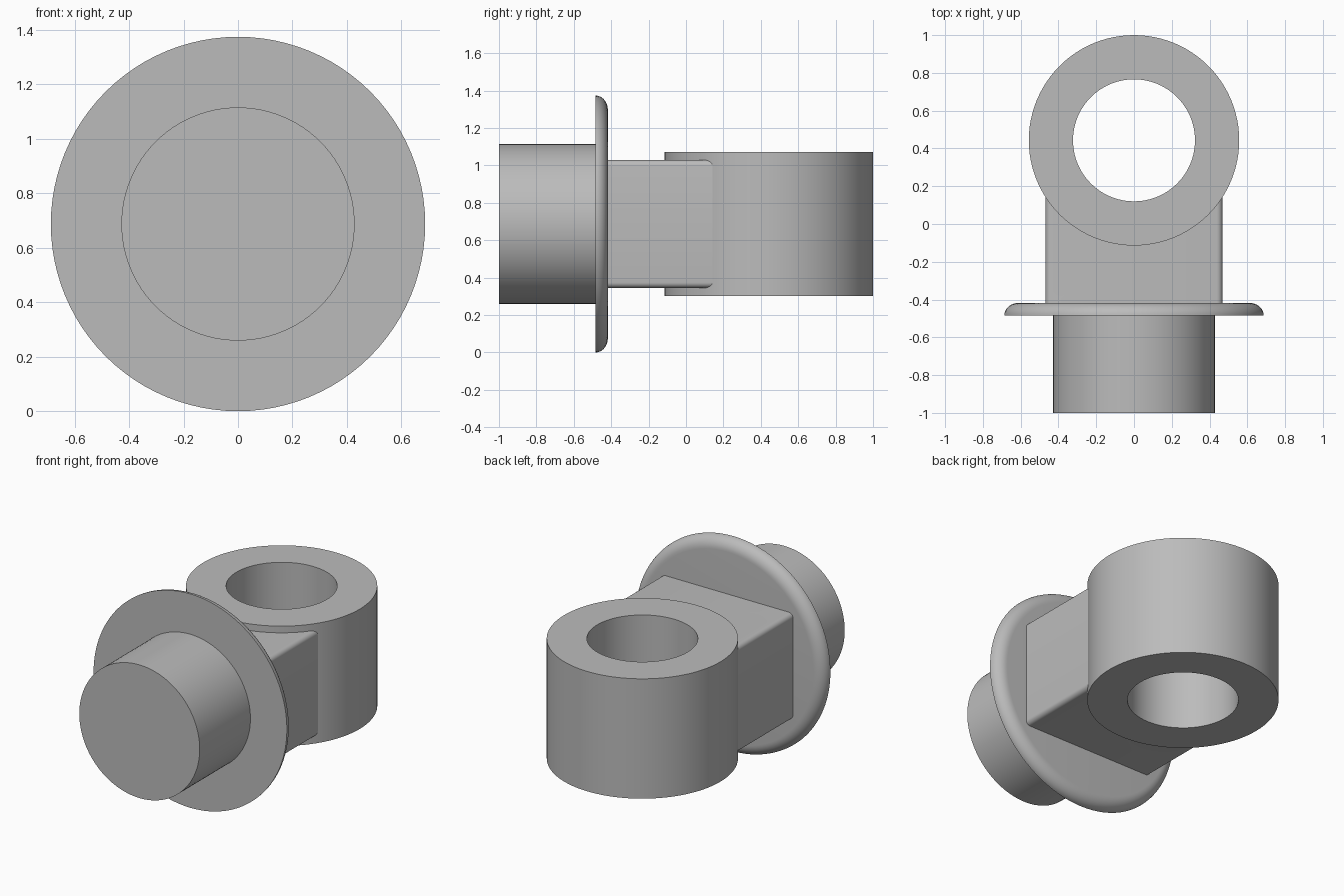
import bpy, bmesh, math
from mathutils import Matrix, Vector

if "Cube" in bpy.data.objects:
    bpy.data.objects.remove(bpy.data.objects["Cube"], do_unlink=True)

AXIS_Z = 0.687      # height of the pin axis
RING_Y = 0.443      # centre of the eye
SEGMENTS = 96

grey = bpy.data.materials.new("plain grey")
grey.use_nodes = True
colour = (0.5, 0.5, 0.5, 1)
grey.diffuse_color = colour
grey.node_tree.nodes["Principled BSDF"].inputs["Base Color"].default_value = colour


def finish(name, bm):
    """Turn a bmesh into a shaded object."""
    bmesh.ops.remove_doubles(bm, verts=bm.verts, dist=1e-5)
    bmesh.ops.recalc_face_normals(bm, faces=bm.faces)
    mesh = bpy.data.meshes.new(name)
    bm.to_mesh(mesh)
    bm.free()
    mesh.materials.append(grey)
    obj = bpy.data.objects.new(name, mesh)
    bpy.context.collection.objects.link(obj)
    bpy.ops.object.select_all(action="DESELECT")
    obj.select_set(True)
    bpy.context.view_layer.objects.active = obj
    bpy.ops.object.shade_smooth_by_angle(angle=math.radians(35))
    return obj


def lathe(name, profile, matrix, closed=False):
    """Spin (radius, height) points around z, then place the result."""
    bm = bmesh.new()
    verts = [bm.verts.new((r, 0, h)) for r, h in profile]
    pairs = list(zip(verts, verts[1:]))
    if closed:
        pairs.append((verts[-1], verts[0]))
    edges = [bm.edges.new(p) for p in pairs]
    bmesh.ops.spin(bm, geom=verts + edges, cent=(0, 0, 0), axis=(0, 0, 1),
                   angle=math.tau, steps=SEGMENTS, use_duplicate=False)
    bm.transform(matrix)
    return finish(name, bm)


# Lathe axis laid along +y for the pin and flange
along_y = Matrix.Translation((0, 0, AXIS_Z)) @ Matrix.Rotation(-math.pi / 2, 4, "X")

# Round pin
lathe("pin", [(0, -1), (0.428, -1), (0.428, -0.45), (0, -0.45)], along_y)

# Flange with a rounded rear rim
front, back, radius, rim = -0.485, -0.418, 0.687, 0.075
arc = [math.radians(a) for a in range(0, 91, 10)]
rounded = [(radius - rim + rim * math.cos(a), front + (back - front) * math.sin(a))
           for a in arc]
lathe("flange", [(0, front)] + rounded + [(0, back)], along_y)

# Eye ring
lathe("eye_ring", [(0.323, 0.302), (0.557, 0.302), (0.557, 1.072), (0.323, 1.072)],
      Matrix.Translation((0, RING_Y, 0)), closed=True)

# Neck block, its end hollowed to stay inside the ring wall
half, bottom, top, seat = 0.468, 0.345, 1.029, 0.44
end_y = 0.22
reach = math.asin((RING_Y - end_y) / seat)
plan = [(-half, end_y), (-half, -0.43), (half, -0.43), (half, end_y)]
for i in range(25):
    a = -reach - (math.pi - 2 * reach) * i / 24
    plan.append((seat * math.cos(a), RING_Y + seat * math.sin(a)))
bm = bmesh.new()
base = bm.faces.new([bm.verts.new((x, y, bottom)) for x, y in plan])
raised = bmesh.ops.extrude_face_region(bm, geom=[base], use_keep_orig=True)
bmesh.ops.translate(bm, vec=Vector((0, 0, top - bottom)),
                    verts=[g for g in raised["geom"] if isinstance(g, bmesh.types.BMVert)])
bmesh.ops.recalc_face_normals(bm, faces=bm.faces)
long_edges = [e for e in bm.edges
              if all(abs(abs(v.co.x) - half) < 1e-4 for v in e.verts)
              and abs(e.verts[0].co.y - e.verts[1].co.y) > 0.5]
bmesh.ops.bevel(bm, geom=long_edges, offset=0.03, segments=6, profile=0.5,
                affect="EDGES", clamp_overlap=False)
finish("neck_block", bm)
